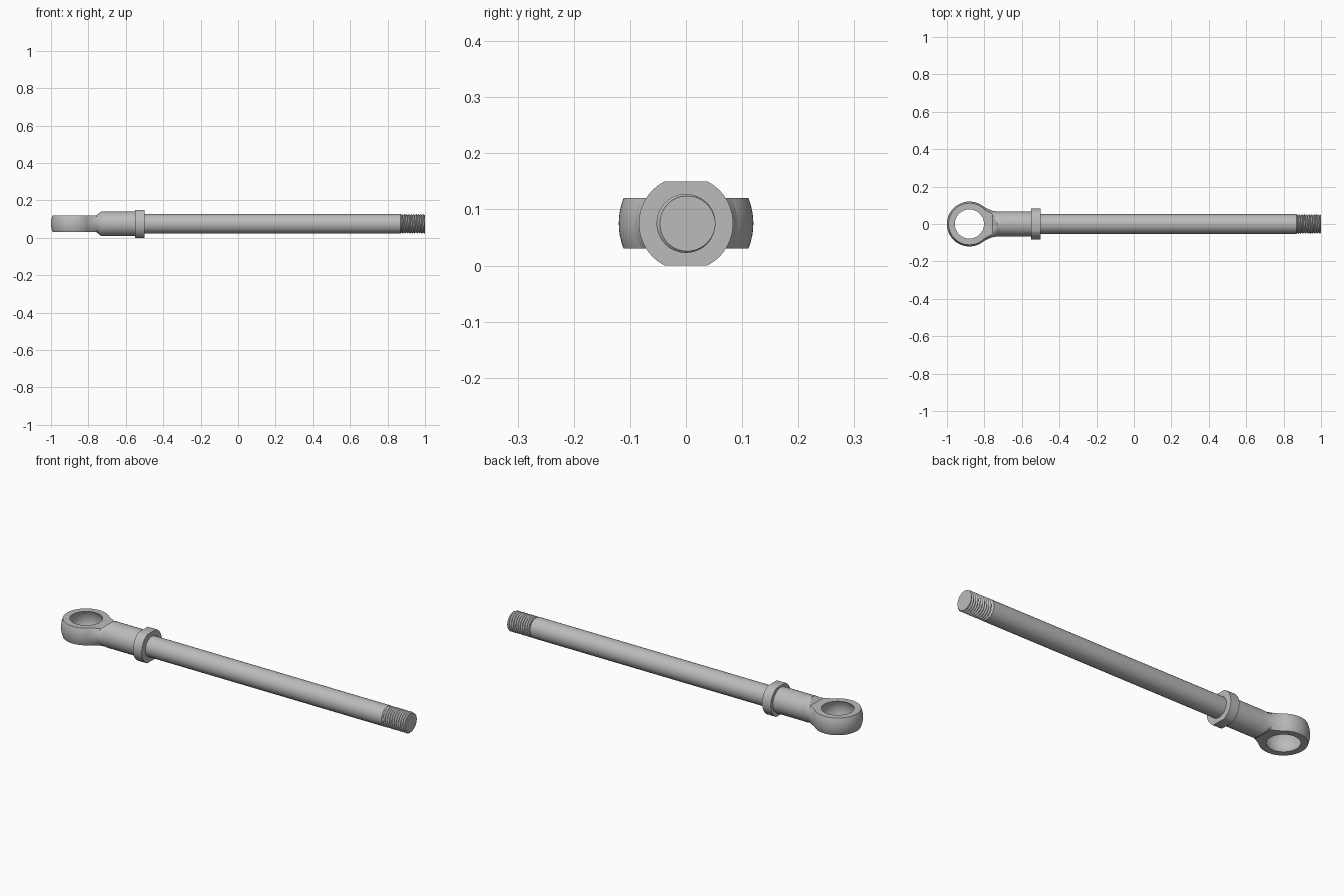
import bpy, bmesh
from math import sin, cos, pi, asin, sqrt, radians

cube = bpy.data.objects.get("Cube")
if cube:
    bpy.data.objects.remove(cube, do_unlink=True)

AXIS_Z = 0.075
EYE_X = -0.88
SEG = 48

steel = bpy.data.materials.new("grey steel")
steel.use_nodes = True
steel.diffuse_color = (0.5, 0.5, 0.5, 1)
steel.node_tree.nodes["Principled BSDF"].inputs["Base Color"].default_value = (0.5, 0.5, 0.5, 1)


def finish(name, bm, x=0.0):
    """Turn a bmesh into a smooth-shaded steel part on the rod axis."""
    bmesh.ops.remove_doubles(bm, verts=bm.verts, dist=1e-5)
    bmesh.ops.recalc_face_normals(bm, faces=bm.faces)
    mesh = bpy.data.meshes.new(name)
    bm.to_mesh(mesh)
    bm.free()
    mesh.materials.append(steel)
    obj = bpy.data.objects.new(name, mesh)
    obj.location = (x, 0, AXIS_Z)
    bpy.context.collection.objects.link(obj)
    return obj


def smooth(obj):
    bpy.ops.object.select_all(action='DESELECT')
    obj.select_set(True)
    bpy.context.view_layer.objects.active = obj
    bpy.ops.object.shade_smooth_by_angle(angle=radians(30))


def loft(sections, closed=False, caps=True):
    """Skin a list of equal-length point loops."""
    bm = bmesh.new()
    loops = [[bm.verts.new(p) for p in s] for s in sections]
    pairs = list(zip(loops, loops[1:]))
    if closed:
        pairs.append((loops[-1], loops[0]))
    for a, b in pairs:
        for i in range(len(a)):
            j = (i + 1) % len(a)
            bm.faces.new((a[i], a[j], b[j], b[i]))
    if caps and not closed:
        bm.faces.new(loops[0])
        bm.faces.new(loops[-1])
    return bm


def flat_section(x, w, c, h, n=24):
    """Ellipse of half-width w and half-height c, cut flat at +-h."""
    a = asin(min(1, h / c))
    right = [(x, w * cos(t), c * sin(t)) for t in (a * (2 * i / n - 1) for i in range(n + 1))]
    return right + [(x, -y, -z) for _, y, z in right]


def ring(x, r):
    return [(x, r * cos(2 * pi * i / SEG), r * sin(2 * pi * i / SEG)) for i in range(SEG)]


# Eye: spherical band around a vertical hole with a slightly hollow wall
HALF = 0.045
heights = [HALF * (i / 4 - 1) for i in range(9)]
profile = [(sqrt(0.12 ** 2 - z * z), z) for z in heights]
profile += [(sqrt(0.09 ** 2 - z * z), z) for z in reversed(heights)]
eye = finish("eye_ring", loft([[(r * cos(2 * pi * i / 64), r * sin(2 * pi * i / 64), z)
                                for i in range(64)] for r, z in profile], closed=True), EYE_X)
smooth(eye)

# Neck and shank: flattened at the eye, opening out to a round bar
stations = [(-0.825, 0.105, 0.105, HALF), (-0.80, 0.090, 0.090, HALF),
            (-0.78, 0.080, 0.080, HALF), (-0.757, 0.071, 0.070, HALF),
            (-0.73, 0.0665, 0.0665, 0.0665), (-0.70, 0.066, 0.066, 0.066),
            (-0.55, 0.066, 0.066, 0.066)]
shank = finish("neck_and_shank", loft([flat_section(*s) for s in stations]))

# Keep the neck out of the hole
bm = bmesh.new()
bmesh.ops.create_uvsphere(bm, u_segments=64, v_segments=32, radius=0.095)
cutter = finish("hole_cutter", bm, EYE_X)
cutter.hide_render = True
cut = shank.modifiers.new("hole", 'BOOLEAN')
cut.operation = 'DIFFERENCE'
cut.solver = 'EXACT'
cut.object = cutter
bpy.ops.object.select_all(action='DESELECT')
bpy.context.view_layer.objects.active = shank
shank.select_set(True)
bpy.ops.object.modifier_apply(modifier=cut.name)
bpy.data.objects.remove(cutter, do_unlink=True)
smooth(shank)

# Lock nut: round collar with two wrench flats
smooth(finish("lock_nut", loft([flat_section(x, 0.084, 0.084, 0.075) for x in (-0.55, -0.50)])))

# Plain rod with a small chamfer before the thread
ROD = 0.0525
smooth(finish("rod", loft([ring(-0.51, ROD), ring(0.868, ROD), ring(0.875, 0.047)])))

# Helical thread: crest and root lines wound along the bar, trimmed at both ends
START, END, TURNS = 0.872, 1.0, 10
PITCH = (END - START) / TURNS


def thread_point(k, i):
    turn = i / SEG
    d = min(max((k / 2 + turn) * PITCH, 0), END - START)
    t = (d / PITCH - turn) % 1
    r = 0.046 + (ROD - 0.046) * abs(2 * t - 1)
    return (START + d, r * cos(2 * pi * turn), r * sin(2 * pi * turn))


bm = bmesh.new()
for k in range(-2, 2 * TURNS):
    for i in range(SEG):
        quad = [thread_point(k, i), thread_point(k, i + 1),
                thread_point(k + 1, i + 1), thread_point(k + 1, i)]
        bm.faces.new([bm.verts.new(p) for p in quad])
bmesh.ops.remove_doubles(bm, verts=bm.verts, dist=1e-5)
bmesh.ops.dissolve_degenerate(bm, edges=bm.edges, dist=1e-6)
bmesh.ops.holes_fill(bm, edges=[e for e in bm.edges if e.is_boundary], sides=0)
smooth(finish("thread", bm))
